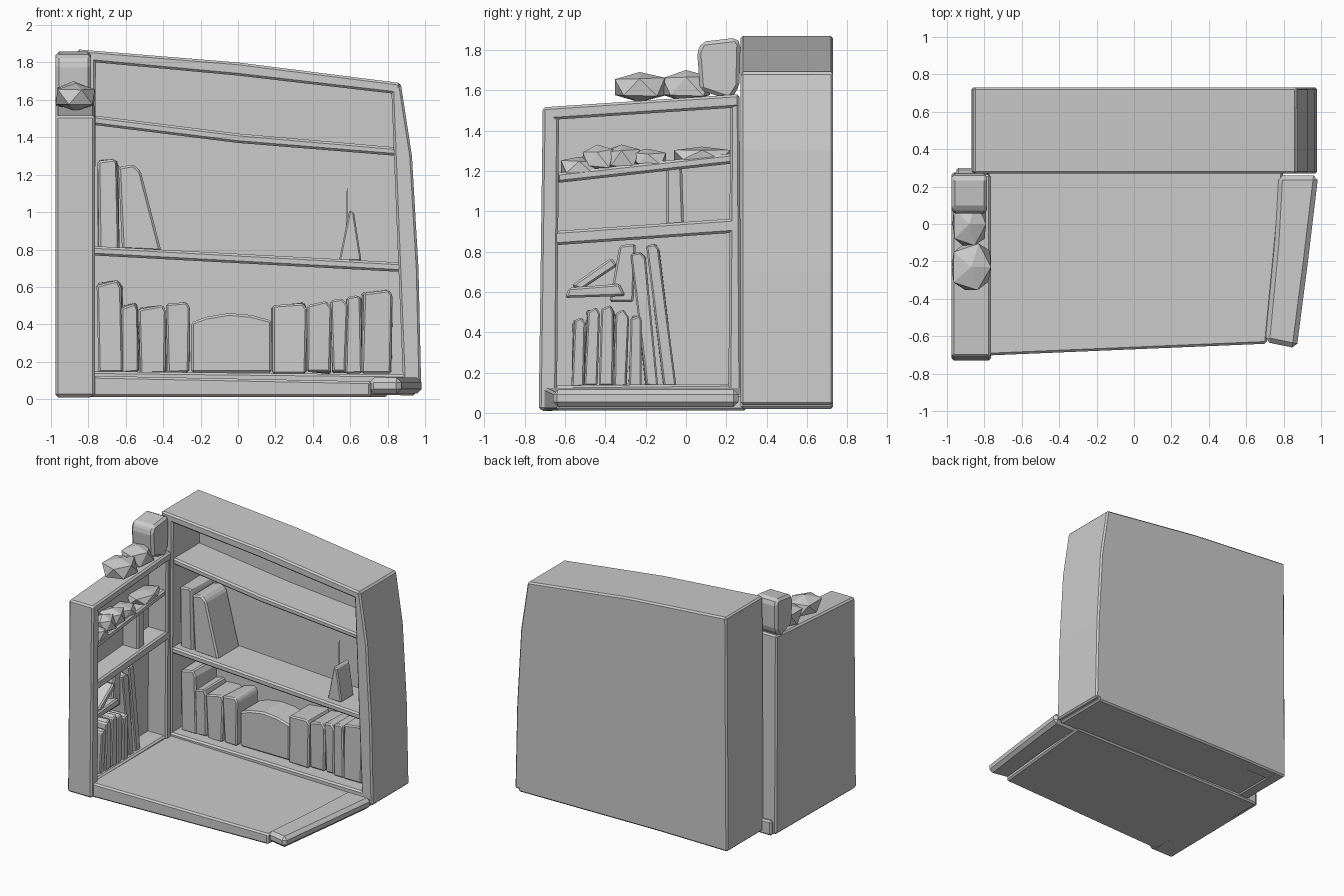
import bpy, bmesh, random
from mathutils import Vector

random.seed(4)
cube = bpy.data.objects.get("Cube")
if cube:
    bpy.data.objects.remove(cube, do_unlink=True)

grey = bpy.data.materials.new("plain grey")
grey.use_nodes = True
colour = (0.6, 0.6, 0.6, 1)
grey.diffuse_color = colour
grey.node_tree.nodes["Principled BSDF"].inputs["Base Color"].default_value = colour


def finish(name, bm, bevel=0.0):
    bmesh.ops.recalc_face_normals(bm, faces=bm.faces)
    mesh = bpy.data.meshes.new(name)
    bm.to_mesh(mesh)
    bm.free()
    obj = bpy.data.objects.new(name, mesh)
    bpy.context.collection.objects.link(obj)
    mesh.materials.append(grey)
    if bevel:
        mod = obj.modifiers.new("worn edges", "BEVEL")
        mod.width = bevel
        mod.segments = 1
    return obj


def prism(name, axis, start, end, outline, bevel=0.012, jitter=0.0, warp=None):
    """Extrude a flat outline along one axis, optionally roughened or warped."""
    place = {
        "x": lambda a, b, t: (t, a, b),
        "y": lambda a, b, t: (a, t, b),
        "z": lambda a, b, t: (a, b, t),
    }[axis]
    bm = bmesh.new()
    rings = [[bm.verts.new(place(a, b, t)) for a, b in outline] for t in (start, end)]
    bm.faces.new(rings[0])
    bm.faces.new(rings[1])
    count = len(outline)
    for i in range(count):
        j = (i + 1) % count
        bm.faces.new((rings[0][i], rings[0][j], rings[1][j], rings[1][i]))
    for v in bm.verts:
        if warp:
            v.co = warp(v.co)
        v.co += Vector([random.uniform(-jitter, jitter) for _ in range(3)])
    return finish(name, bm, bevel)


def strip(left, right, left_z, right_z, thick):
    """Sloping board outline: its top runs from left_z to right_z."""
    return [(left, left_z - thick), (right, right_z - thick), (right, right_z), (left, left_z)]


def block(left, right, bottom, top, lean=0.0, shrink=0.0):
    """Book outline: upright or leaning, with one top corner worn down."""
    return [(left, bottom), (right, bottom), (right + lean - shrink, top - 0.03),
            (right + lean - shrink - 0.02, top), (left + lean, top - 0.015)]


def lump(name, centre, size, roughness=0.1, cuts=1):
    """Rough faceted ornament."""
    bm = bmesh.new()
    bmesh.ops.create_icosphere(bm, subdivisions=cuts, radius=1)
    for v in bm.verts:
        v.co *= 1 + random.uniform(-roughness, roughness)
        v.co = Vector([c + s * max(-0.8, min(0.8, p)) / 0.8 for c, s, p in zip(centre, size, v.co)])
    return finish(name, bm)


# Large back bookcase
FRONT, INNER, BACK = 0.27, 0.61, 0.73
side = [(0.98, 0.04), (0.965, 0.7), (0.93, 1.3), (0.87, 1.69)]
shell = [(-0.87, 0.03)] + side + [(0, 1.8), (-0.86, 1.87)]
prism("back_panel", "y", INNER, BACK, shell)
prism("right_wall", "y", FRONT, BACK - 0.02, side + [(0.82, 1.66), (0.85, 0.9), (0.885, 0.04)])
prism("left_wall", "y", FRONT, BACK, [(-0.87, 0.03), (-0.77, 0.03), (-0.76, 1.82), (-0.86, 1.86)])
prism("case_top", "y", FRONT, BACK,
      [(-0.86, 1.81), (0, 1.73), (0.86, 1.63), (0.87, 1.69), (0, 1.8), (-0.86, 1.87)])
prism("case_base", "y", FRONT, BACK, strip(-0.85, 0.95, 0.15, 0.13, 0.11))
prism("upper_shelf", "y", FRONT + 0.02, INNER + 0.02,
      [(-0.8, 1.47), (0, 1.37), (0.86, 1.3), (0.86, 1.345), (0, 1.42), (-0.8, 1.52)])
prism("middle_shelf", "y", FRONT + 0.01, INNER + 0.02, strip(-0.8, 0.88, 0.82, 0.73, 0.05))

# Floor and low kerb on the open side
def slope_floor(p):
    return Vector((p.x, p.y, p.z - 0.02 * (p.x + 0.8) if p.z > 0.05 else p.z))


prism("floor", "z", 0.012, 0.125,
      [(-0.95, -0.71), (0.71, -0.64), (0.8, 0.3), (-0.95, 0.3)], warp=slope_floor)
prism("floor_kerb", "z", 0.03, 0.115,
      [(0.7, -0.63), (0.87, -0.665), (0.93, -0.2), (0.985, 0.26), (0.77, 0.26), (0.75, -0.1)], 0.025)

# Smaller side bookcase
OUT, IN = -0.975, -0.765
prism("side_panel", "x", OUT, -0.93, [(-0.72, 0.02), (0.26, 0.02), (0.26, 1.58), (-0.71, 1.51)])
prism("side_front_post", "x", OUT, IN, [(-0.73, 0.015), (-0.64, 0.015), (-0.63, 1.46), (-0.71, 1.515)])
prism("side_rear_wall", "x", OUT, -0.77, [(0.21, 0.02), (0.275, 0.02), (0.265, 1.58), (0.22, 1.57)])
prism("side_top", "x", OUT, IN, strip(-0.71, 0.265, 1.515, 1.58, 0.065))
prism("side_base", "x", OUT, -0.78, strip(-0.72, 0.26, 0.135, 0.145, 0.125))
prism("side_middle_shelf", "x", OUT, -0.77, strip(-0.67, 0.26, 0.9, 0.965, 0.07))
prism("side_upper_shelf", "x", OUT, -0.79, strip(-0.64, 0.26, 1.19, 1.29, 0.05))
prism("side_divider", "x", OUT, -0.8, [(-0.1, 0.92), (-0.01, 0.92), (-0.02, 1.23), (-0.1, 1.22)])

# Books along the bottom of the back case
bottom_row = [(-0.75, -0.62, 0.63), (-0.62, -0.53, 0.51), (-0.525, -0.385, 0.5), (-0.38, -0.255, 0.52),
              (0.185, 0.37, 0.51), (0.375, 0.5, 0.52), (0.5, 0.58, 0.54), (0.58, 0.66, 0.56),
              (0.665, 0.82, 0.59)]
for left, right, top in bottom_row:
    prism("bottom_book", "y", 0.36, INNER + 0.01, block(left, right, 0.14, top), 0.01, 0.008)
prism("round_topped_chest", "y", 0.38, INNER + 0.01,
      [(-0.25, 0.14), (0.18, 0.14), (0.18, 0.42), (0.07, 0.45), (-0.05, 0.46), (-0.17, 0.44), (-0.25, 0.41)])

# Objects on the middle shelf
prism("tall_book", "y", 0.34, INNER, block(-0.75, -0.64, 0.8, 1.29), 0.012, 0.008)
prism("leaning_book", "y", 0.34, INNER,
      [(-0.62, 0.8), (-0.41, 0.79), (-0.52, 1.22), (-0.56, 1.255), (-0.64, 1.24)], 0.012)
prism("pointed_ornament", "y", 0.34, 0.5, [(0.54, 0.74), (0.66, 0.74), (0.62, 1), (0.595, 1.01)], 0.008)
prism("thin_spike", "y", 0.42, 0.425, [(0.575, 0.75), (0.59, 0.75), (0.583, 1.2)], 0)

# Books and stacked clutter inside the side case
for i, top in enumerate((0.47, 0.52, 0.53, 0.51, 0.49)):
    start = -0.57 + 0.07 * i
    prism("side_book", "x", -0.95, -0.8, block(start, start + 0.065, 0.13, top, 0.01), 0.008, 0.008)
for start, lean, top in ((-0.2, -0.07, 0.8), (-0.11, -0.09, 0.84)):
    prism("side_leaning_book", "x", -0.95, -0.81, block(start, start + 0.065, 0.13, top, lean), 0.008, 0.006)
prism("slanted_book", "x", -0.95, -0.81, [(-0.6, 0.57), (-0.3, 0.58), (-0.33, 0.64), (-0.58, 0.62)], 0.01)
prism("tilted_book", "x", -0.94, -0.82, [(-0.57, 0.63), (-0.52, 0.61), (-0.34, 0.73), (-0.37, 0.77)], 0.01)
prism("upright_scroll", "x", -0.94, -0.84, [(-0.38, 0.55), (-0.26, 0.55), (-0.25, 0.84), (-0.33, 0.83)], 0.01)
for y, z, width, height in ((-0.53, 1.22, 0.09, 0.05), (-0.44, 1.26, 0.08, 0.07),
                            (-0.32, 1.26, 0.09, 0.07), (-0.19, 1.26, 0.09, 0.05), (0.08, 1.28, 0.14, 0.04)):
    lump("shelf_bundle", (-0.87, y, z), (0.08, width, height), 0.2)

# Ornaments on top of the side case
prism("tall_jar", "x", -0.975, -0.785,
      [(0.07, 1.6), (0.22, 1.55), (0.265, 1.62), (0.27, 1.83), (0.25, 1.86), (0.08, 1.84), (0.055, 1.79)], 0.03)
lump("middle_rock", (-0.88, 0, 1.62), (0.09, 0.12, 0.08), 0.12)
lump("front_rock", (-0.87, -0.23, 1.615), (0.105, 0.125, 0.075), 0.12)
